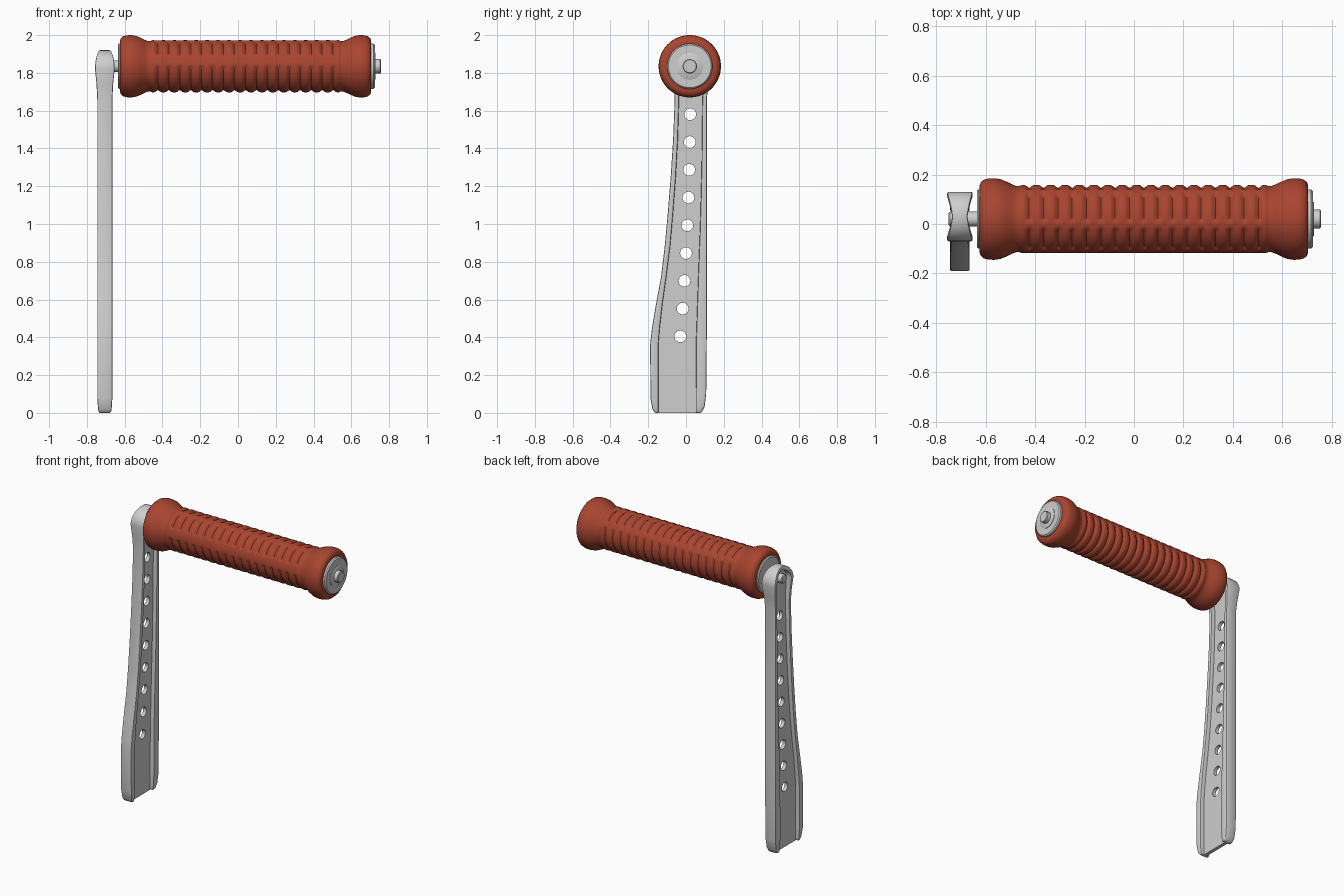
import bpy, bmesh, math
from mathutils import Matrix

if "Cube" in bpy.data.objects:
    bpy.data.objects.remove(bpy.data.objects["Cube"])

AXIS_Y, AXIS_Z = 0.02, 1.835   # grip axis
ARM_X = -0.705                 # middle plane of the arm


def material(name, colour):
    m = bpy.data.materials.new(name)
    m.use_nodes = True
    m.diffuse_color = (*colour, 1)
    m.node_tree.nodes["Principled BSDF"].inputs["Base Color"].default_value = (*colour, 1)
    return m


RED = material("brick red rubber", (0.40, 0.06, 0.03))
GREY = material("light grey metal", (0.62, 0.62, 0.62))


def finish(name, bm, mat, angle=35):
    bmesh.ops.recalc_face_normals(bm, faces=bm.faces)
    mesh = bpy.data.meshes.new(name)
    bm.to_mesh(mesh)
    bm.free()
    mesh.materials.append(mat)
    ob = bpy.data.objects.new(name, mesh)
    bpy.context.collection.objects.link(ob)
    smooth(ob, angle)
    return ob


def smooth(ob, angle=35):
    bpy.ops.object.select_all(action='DESELECT')
    ob.select_set(True)
    bpy.context.view_layer.objects.active = ob
    bpy.ops.object.shade_smooth_by_angle(angle=math.radians(angle))


def skin(bm, rings):
    """Join closed rings of points into a capped tube."""
    rows = [[bm.verts.new(p) for p in ring] for ring in rings]
    n = len(rows[0])
    for a, b in zip(rows, rows[1:]):
        for i in range(n):
            bm.faces.new((a[i], a[(i + 1) % n], b[(i + 1) % n], b[i]))
    bm.faces.new(rows[0])
    bm.faces.new(rows[-1])


def bevel_sharp(bm, width):
    bmesh.ops.recalc_face_normals(bm, faces=bm.faces)
    edges = [e for e in bm.edges if len(e.link_faces) == 2 and e.calc_face_angle() > 0.8]
    bmesh.ops.bevel(bm, geom=edges, offset=width, segments=2, profile=0.5, affect='EDGES')


def turned(name, profile, mat, radius=None, sides=48):
    """Turn (x, r) points about the grip axis; radius may vary with angle."""
    bm = bmesh.new()
    rings = []
    for x, r in profile:
        ring = []
        for i in range(sides):
            a = 2 * math.pi * i / sides
            rr = radius(x, r, math.degrees(a)) if radius else r
            ring.append((x, AXIS_Y - rr * math.cos(a), AXIS_Z + rr * math.sin(a)))
        rings.append(ring)
    skin(bm, rings)
    return finish(name, bm, mat)


# Grip: flared ends and grooves broken by smooth lengthwise strips
MID, PITCH, RIBS = 0.04, 0.058, 17
HALF = PITCH * RIBS / 2
flare = [(0.665, 0.105), (0.665, 0.135), (0.66, 0.149), (0.648, 0.159), (0.63, 0.164),
         (0.605, 0.165), (0.58, 0.161), (0.555, 0.151), (0.535, 0.141), (0.52, 0.135),
         (0.508, 0.133), (0.5, 0.135)]


def step(t):
    t = max(0, min(1, t))
    return t * t * (3 - 2 * t)


def grooved(x, r, deg):
    if abs(x - MID) >= HALF:
        return r
    wave = (0.5 - 0.5 * math.cos(2 * math.pi * (x - MID + HALF) / PITCH)) ** 3
    strip = 1
    for centre, half in ((13, 11), (80, 5), (147, 5)):
        strip *= step((abs(deg - centre) - half) / 6)
    return r - 0.012 * wave * strip


STEPS = RIBS * 8
body = [(MID - HALF + 2 * HALF * i / STEPS, 0.138) for i in range(STEPS + 1)]
grip = [(MID - d, r) for d, r in flare] + body + [(MID + d, r) for d, r in reversed(flare)]
turned("grip", grip, RED, grooved, 90)

# Axle, end washers and bolt head
turned("axle", [(-0.75, 0.024), (-0.745, 0.03), (0.7, 0.03)], GREY)
turned("inner_washer", [(-0.636, 0.113), (-0.63, 0.12), (-0.6, 0.12)], GREY)
turned("outer_washer", [(0.69, 0.12), (0.717, 0.12), (0.724, 0.113)], GREY)
turned("washer_step", [(0.715, 0.07), (0.727, 0.07), (0.729, 0.067)], GREY)
turned("bolt_head", [(0.72, 0.038), (0.753, 0.038), (0.757, 0.034)], GREY)

# Arm rails: z, outer y, inner y, half width
front = [(0, -0.165, -0.146, 0.032), (0.02, -0.178, -0.146, 0.036), (0.08, -0.188, -0.146, 0.04),
         (0.36, -0.19, -0.146, 0.04), (0.45, -0.18, -0.139, 0.04), (0.58, -0.158, -0.124, 0.04),
         (0.72, -0.132, -0.104, 0.04), (0.88, -0.113, -0.084, 0.04), (1.05, -0.097, -0.069, 0.04),
         (1.25, -0.081, -0.054, 0.04), (1.45, -0.068, -0.043, 0.04), (1.66, -0.06, -0.037, 0.04)]
back = [(0, 0.08, 0.052, 0.032), (0.03, 0.098, 0.052, 0.036), (0.1, 0.107, 0.052, 0.04),
        (0.4, 0.11, 0.054, 0.04), (0.7, 0.11, 0.064, 0.04), (1.0, 0.11, 0.075, 0.04),
        (1.3, 0.11, 0.083, 0.04), (1.66, 0.11, 0.087, 0.04)]


def upright(rows):
    return [((o, z), (i, z), w) for z, o, i, w in rows]


arch = [((-0.064, 1.74), (-0.04, 1.74), 0.044)]
for k in range(17):
    a = math.pi * k / 16
    c, s = -math.cos(a), math.sin(a)
    arch.append(((0.03 + 0.1 * c, 1.82 + 0.1 * s), (0.03 + 0.075 * c, 1.82 + 0.07 * s),
                 0.031 + 0.021 * abs(c) ** 1.3))
arch.append(((0.119, 1.74), (0.094, 1.74), 0.044))
stations = upright(front) + arch + upright(reversed(back))

bm = bmesh.new()
skin(bm, [[(ARM_X - w, *o), (ARM_X + w, *o), (ARM_X + w, *i), (ARM_X - w, *i)]
          for o, i, w in stations])
bevel_sharp(bm, 0.007)
finish("arm_rails", bm, GREY, 40)

# Thin web between the rails, sunk a little into them
bm = bmesh.new()
edge = [(i[0] + (o[0] - i[0]) * 0.2, i[1] + (o[1] - i[1]) * 0.2) for o, i, w in stations]
skin(bm, [[(ARM_X + dx, y, z) for y, z in edge] for dx in (-0.012, 0.012)])
web = finish("arm_web", bm, GREY)

# Row of adjustment holes
bm = bmesh.new()
for k, y in enumerate((-0.03, -0.018, -0.008, 0, 0.007, 0.013, 0.017, 0.02, 0.022)):
    place = Matrix.Translation((ARM_X, y, 0.405 + 0.147 * k)) @ Matrix.Rotation(math.pi / 2, 4, 'Y')
    bmesh.ops.create_cone(bm, cap_ends=True, segments=24, radius1=0.031, radius2=0.031,
                          depth=0.2, matrix=place)
cutter = finish("hole_cutter", bm, GREY)
cutter.hide_render = True
cut = web.modifiers.new("holes", 'BOOLEAN')
cut.operation, cut.solver, cut.object = 'DIFFERENCE', 'EXACT', cutter
bpy.context.view_layer.objects.active = web
bpy.ops.object.modifier_apply(modifier="holes")
bpy.data.objects.remove(cutter)
smooth(web)
